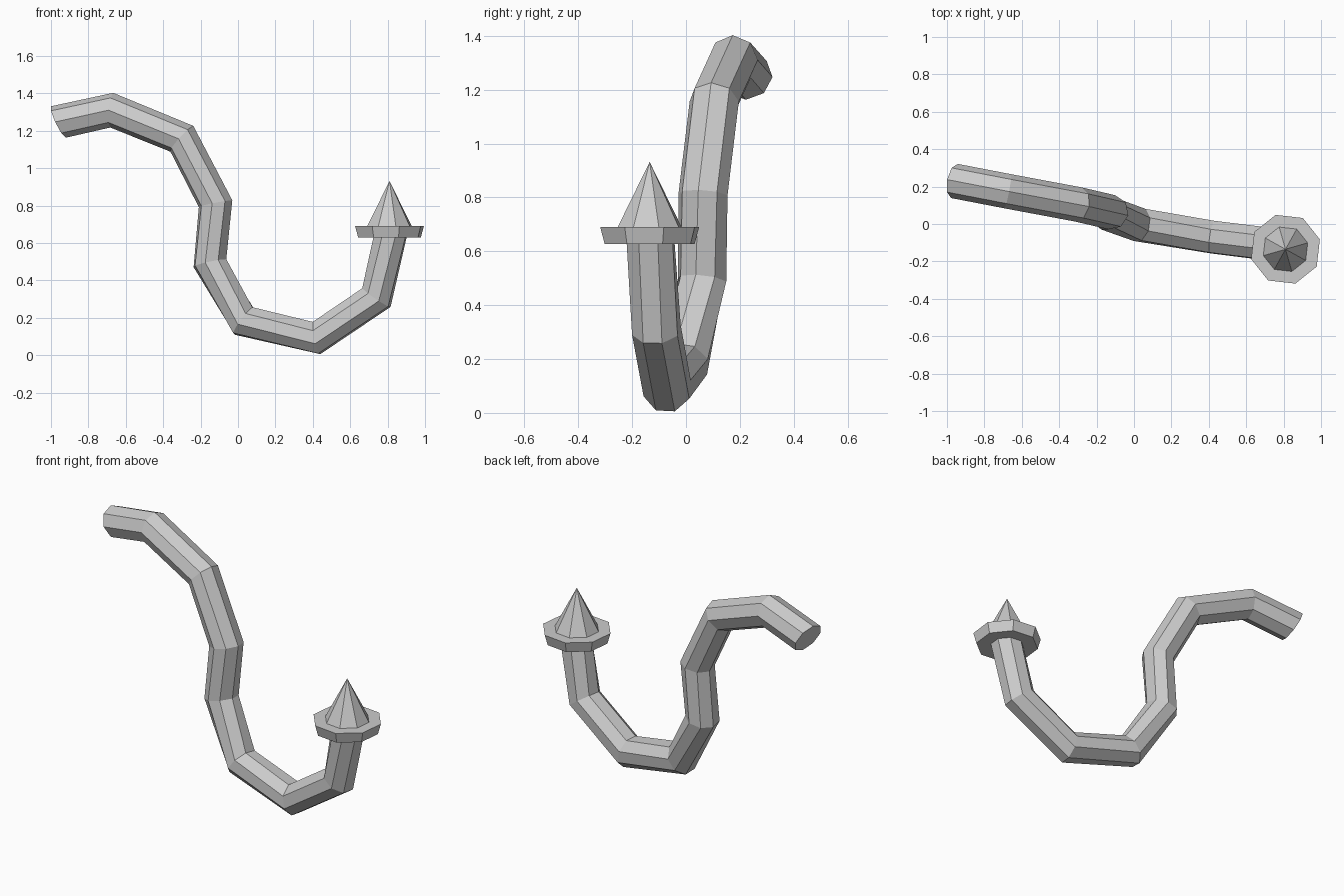
import bpy, bmesh
from math import cos, sin, pi, radians
from mathutils import Vector, Quaternion

if "Cube" in bpy.data.objects:
    bpy.data.objects.remove(bpy.data.objects["Cube"])

SIDES = 8


def finish(bm, name):
    bmesh.ops.recalc_face_normals(bm, faces=bm.faces)
    mesh = bpy.data.meshes.new(name)
    bm.to_mesh(mesh)
    bm.free()
    obj = bpy.data.objects.new(name, mesh)
    bpy.context.collection.objects.link(obj)
    return obj


def skin(bm, rings):
    # Bridge consecutive rings and cap both ends
    for a, b in zip(rings, rings[1:]):
        for i in range(SIDES):
            j = (i + 1) % SIDES
            bm.faces.new((a[i], a[j], b[j], b[i]))
    bm.faces.new(rings[0])
    bm.faces.new(rings[-1])


# Curved branch: octagonal rings along an S-shaped path
path = [Vector(p) for p in (
    (-0.96, 0.23, 1.247), (-0.675, 0.175, 1.31), (-0.30, 0.105, 1.157),
    (-0.12, 0.063, 0.81), (-0.15, 0.06, 0.492), (0.03, -0.005, 0.183),
    (0.42, -0.07, 0.092), (0.74, -0.11, 0.308), (0.815, -0.132, 0.64))]
rolls = (0, 0, 0, 0, 4, 14, 20, 22, 28)
side = Vector((-0.19, -0.98, 0))
bm = bmesh.new()
rings = []
for k, (p, roll) in enumerate(zip(path, rolls)):
    if k == 0:
        t = Vector((0.87, -0.17, 0.42)).normalized()
    elif k == len(path) - 1:
        t = Vector((0, 0, 1))
    else:
        t = ((p - path[k - 1]).normalized() + (path[k + 1] - p).normalized()).normalized()
    n = (side - t * side.dot(t)).normalized()
    n = Quaternion(t, radians(roll)) @ n
    b = t.cross(n)
    rings.append([bm.verts.new(p + 0.093 * (n * cos(a) + b * sin(a)))
                  for a in (2 * pi * i / SIDES for i in range(SIDES))])
skin(bm, rings)
finish(bm, "curved_branch")


def turned(name, profile, x=0.81, y=-0.135, phase=radians(16)):
    # Octagonal solid from (radius, height) pairs
    bm = bmesh.new()
    rings = [[bm.verts.new((x + r * cos(phase + 2 * pi * i / SIDES),
                            y + r * sin(phase + 2 * pi * i / SIDES), z))
              for i in range(SIDES)] for r, z in profile]
    skin(bm, rings)
    bmesh.ops.remove_doubles(bm, verts=bm.verts, dist=0.0005)
    return finish(bm, name)


# Flared collar dish and pointed candle tip
turned("collar", [(0.174, 0.628), (0.191, 0.69)])


def tip(name):
    bm = bmesh.new()
    base = [bm.verts.new((0.81 + 0.126 * cos(radians(16) + 2 * pi * i / SIDES),
                          -0.135 + 0.126 * sin(radians(16) + 2 * pi * i / SIDES), 0.685))
            for i in range(SIDES)]
    apex = bm.verts.new((0.81, -0.135, 0.932))
    for i in range(SIDES):
        bm.faces.new((base[i], base[(i + 1) % SIDES], apex))
    bm.faces.new(base)
    return finish(bm, name)


tip("pointed_tip")
